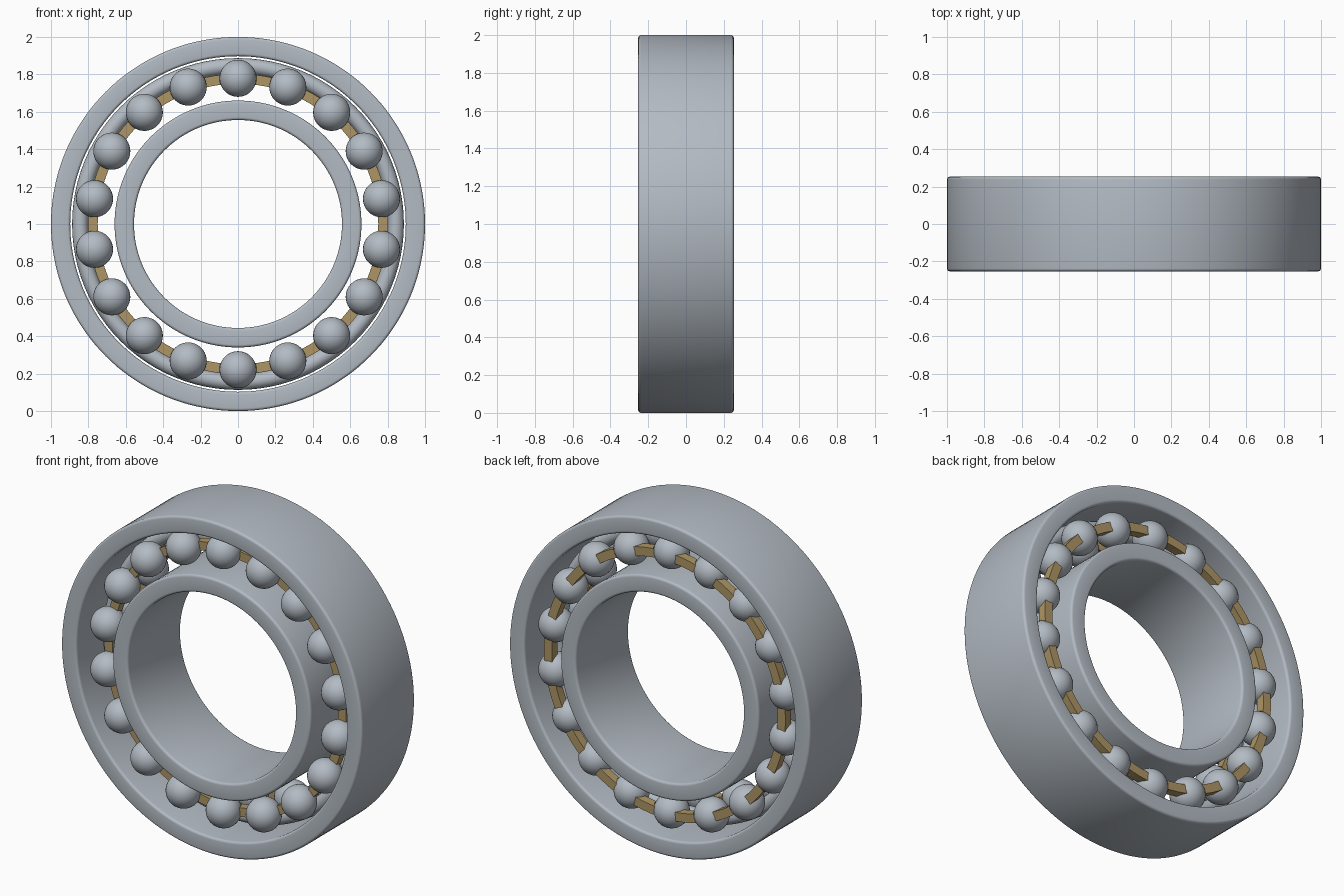
import bpy, bmesh, math

if "Cube" in bpy.data.objects:
    bpy.data.objects.remove(bpy.data.objects["Cube"])

R, BALL, N, HALF = 0.779, 0.099, 18, 0.253   # pitch radius, ball radius, balls per row, half width
ROWS = (-0.135, 0.135)                       # y of the two ball rows


def material(name, rgb):
    m = bpy.data.materials.new(name)
    m.diffuse_color = (*rgb, 1)
    m.use_nodes = True
    m.node_tree.nodes["Principled BSDF"].inputs["Base Color"].default_value = m.diffuse_color
    return m


steel = material("steel grey", (0.45, 0.495, 0.545))
brass = material("brass", (0.42, 0.305, 0.13))


def add_object(name, bm, mat, angle=40):
    bmesh.ops.recalc_face_normals(bm, faces=bm.faces)
    me = bpy.data.meshes.new(name)
    bm.to_mesh(me)
    bm.free()
    me.materials.append(mat)
    ob = bpy.data.objects.new(name, me)
    bpy.context.collection.objects.link(ob)
    ob.location.z = 1
    bpy.ops.object.select_all(action='DESELECT')
    ob.select_set(True)
    bpy.context.view_layer.objects.active = ob
    bpy.ops.object.shade_smooth_by_angle(angle=math.radians(angle))
    return ob


def lathe(name, profile, segs=144):
    """Turn a closed (radius, y) profile around the y axis."""
    bm = bmesh.new()
    rings = []
    for i in range(segs):
        a = math.tau * i / segs
        rings.append([bm.verts.new((r * math.sin(a), y, r * math.cos(a))) for r, y in profile])
    n = len(profile)
    for i in range(segs):
        p, q = rings[i], rings[(i + 1) % segs]
        for j in range(n):
            k = (j + 1) % n
            bm.faces.new((p[j], p[k], q[k], q[j]))
    return add_object(name, bm, steel)


def rounded_section(r0, r1, half, f=0.015, steps=4):
    """Rectangle with rounded corners as (radius, y) points."""
    pts = []
    for cr, cy, start in ((r1 - f, half - f, 0), (r0 + f, half - f, 90),
                          (r0 + f, f - half, 180), (r1 - f, f - half, 270)):
        for s in range(steps + 1):
            a = math.radians(start + 90 * s / steps)
            pts.append((cr + f * math.cos(a), cy + f * math.sin(a)))
    return pts


# Outer and inner rings
lathe("outer_ring", rounded_section(0.897, 1.0, HALF))
lathe("inner_ring", rounded_section(0.556, 0.66, HALF))

# Slim round race ring between the two ball rows
lathe("race_ring", [(0.844 + 0.043 * math.cos(math.tau * i / 16),
                     0.043 * math.sin(math.tau * i / 16)) for i in range(16)], 96)

# Two rows of balls
for row, y in zip(("front", "back"), ROWS):
    for i in range(N):
        a = math.tau * i / N
        bm = bmesh.new()
        bmesh.ops.create_uvsphere(bm, u_segments=32, v_segments=20, radius=BALL)
        bmesh.ops.translate(bm, verts=bm.verts, vec=(R * math.sin(a), y, R * math.cos(a)))
        add_object(f"{row}_ball_{i + 1}", bm, steel, 60)


# Cages: one brass spacer per gap, its ends hollowed to fit the balls
def cage_point(r, y, t, mid, y0):
    clear = BALL + 0.002
    c = (r * r + R * R + y * y - clear * clear) / (2 * r * R)
    half = math.pi / N - math.acos(min(1, c))
    a = mid + t * half
    return (r * math.sin(a), y + y0, r * math.cos(a))


ys = [0.015 + 0.053 * k / 5 for k in range(6)]
ts = [-1, -0.5, 0, 0.5, 1]
for row, y0 in zip(("front", "back"), ROWS):
    bm = bmesh.new()
    for i in range(N):
        mid = math.tau * (i + 0.5) / N
        g = [[[bm.verts.new(cage_point(r, y, t, mid, y0)) for t in ts] for y in ys]
             for r in (0.75, 0.803)]
        for k in range(len(ys) - 1):
            for j in range(len(ts) - 1):
                for s in g:
                    bm.faces.new((s[k][j], s[k][j + 1], s[k + 1][j + 1], s[k + 1][j]))
            for j in (0, -1):
                bm.faces.new((g[0][k][j], g[0][k + 1][j], g[1][k + 1][j], g[1][k][j]))
        for k in (0, -1):
            for j in range(len(ts) - 1):
                bm.faces.new((g[0][k][j], g[0][k][j + 1], g[1][k][j + 1], g[1][k][j]))
    add_object(f"{row}_cage", bm, brass, 35)
